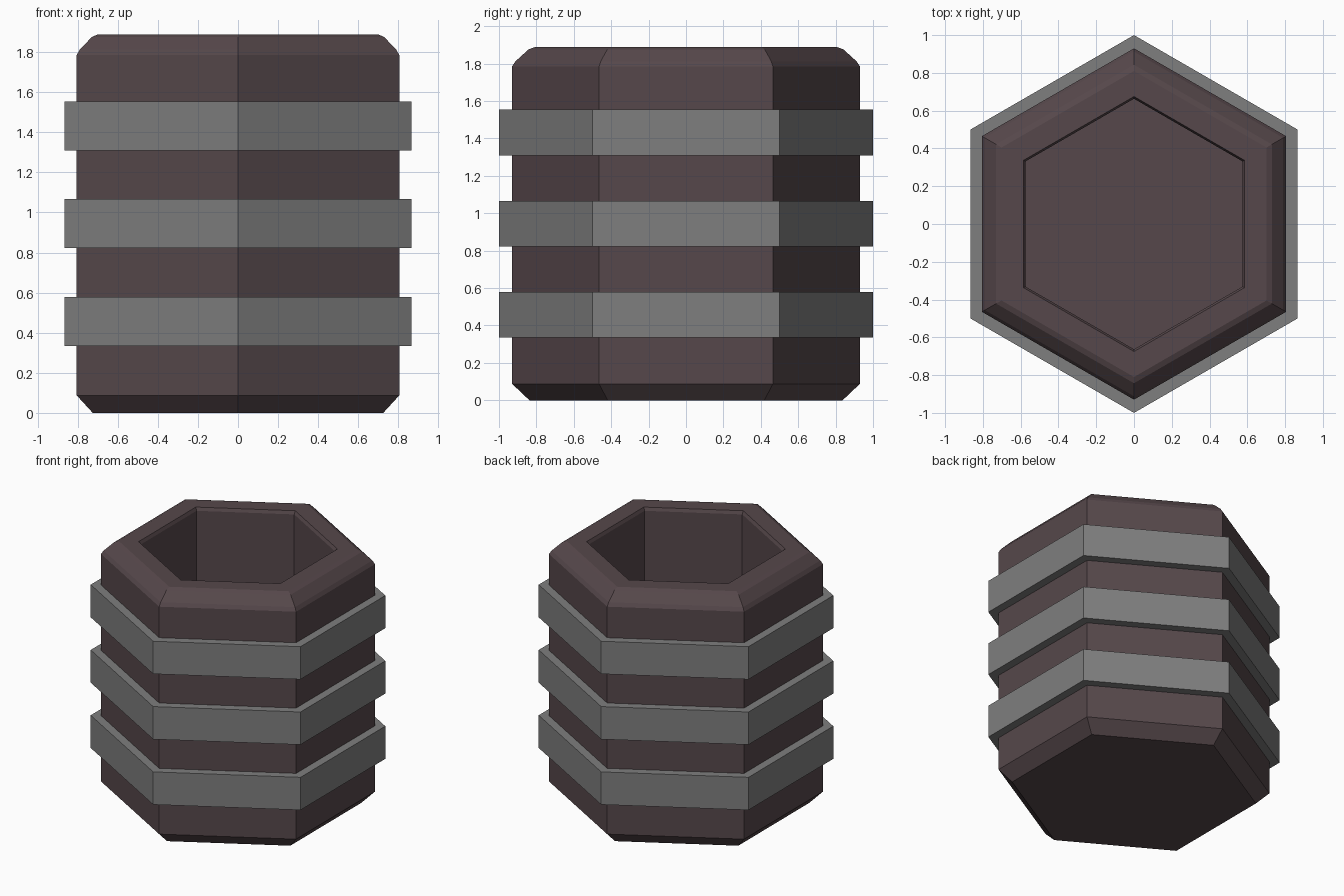
import bpy, bmesh, math

if "Cube" in bpy.data.objects:
    bpy.data.objects.remove(bpy.data.objects["Cube"])

SIDES = 6


def material(name, rgb):
    m = bpy.data.materials.new(name)
    m.diffuse_color = (*rgb, 1.0)
    m.use_nodes = True
    m.node_tree.nodes["Principled BSDF"].inputs["Base Color"].default_value = m.diffuse_color
    return m


def hex_lathe(name, profile, mat, closed=False):
    """Sweep an (radius, z) profile round z in six flat sides, corners on +y/-y."""
    bm = bmesh.new()
    rings = []
    for r, z in profile:
        angles = [math.radians(90 + 360 * i / SIDES) for i in range(SIDES)]
        rings.append([bm.verts.new((r * math.cos(a), r * math.sin(a), z)) for a in angles])
    pairs = list(zip(rings, rings[1:]))
    if closed:
        pairs.append((rings[-1], rings[0]))
    for a, b in pairs:
        for i in range(SIDES):
            j = (i + 1) % SIDES
            bm.faces.new((a[i], a[j], b[j], b[i]))
    if not closed:
        bm.faces.new(rings[0][::-1])
        bm.faces.new(rings[-1])
    bmesh.ops.recalc_face_normals(bm, faces=bm.faces)
    mesh = bpy.data.meshes.new(name)
    bm.to_mesh(mesh)
    bm.free()
    mesh.materials.append(mat)
    obj = bpy.data.objects.new(name, mesh)
    bpy.context.collection.objects.link(obj)
    return obj


wood = material("dark brown", (0.093, 0.064, 0.070))
metal = material("mid grey", (0.21, 0.21, 0.21))

# Hollow hexagonal body: chamfered foot, softened rim, open cavity with floor
hex_lathe("barrel_body", [
    (0.837, 0.0), (0.93, 0.088),
    (0.93, 1.785), (0.912, 1.812), (0.843, 1.875), (0.81, 1.888),
    (0.675, 1.888), (0.663, 1.865), (0.663, 0.2),
], wood)

# Three grey bands round the body
for i in range(3):
    z = 0.335 + 0.4875 * i
    hex_lathe(f"band_{i + 1}", [(0.90, z), (1.0, z), (1.0, z + 0.244), (0.90, z + 0.244)],
              metal, closed=True)
